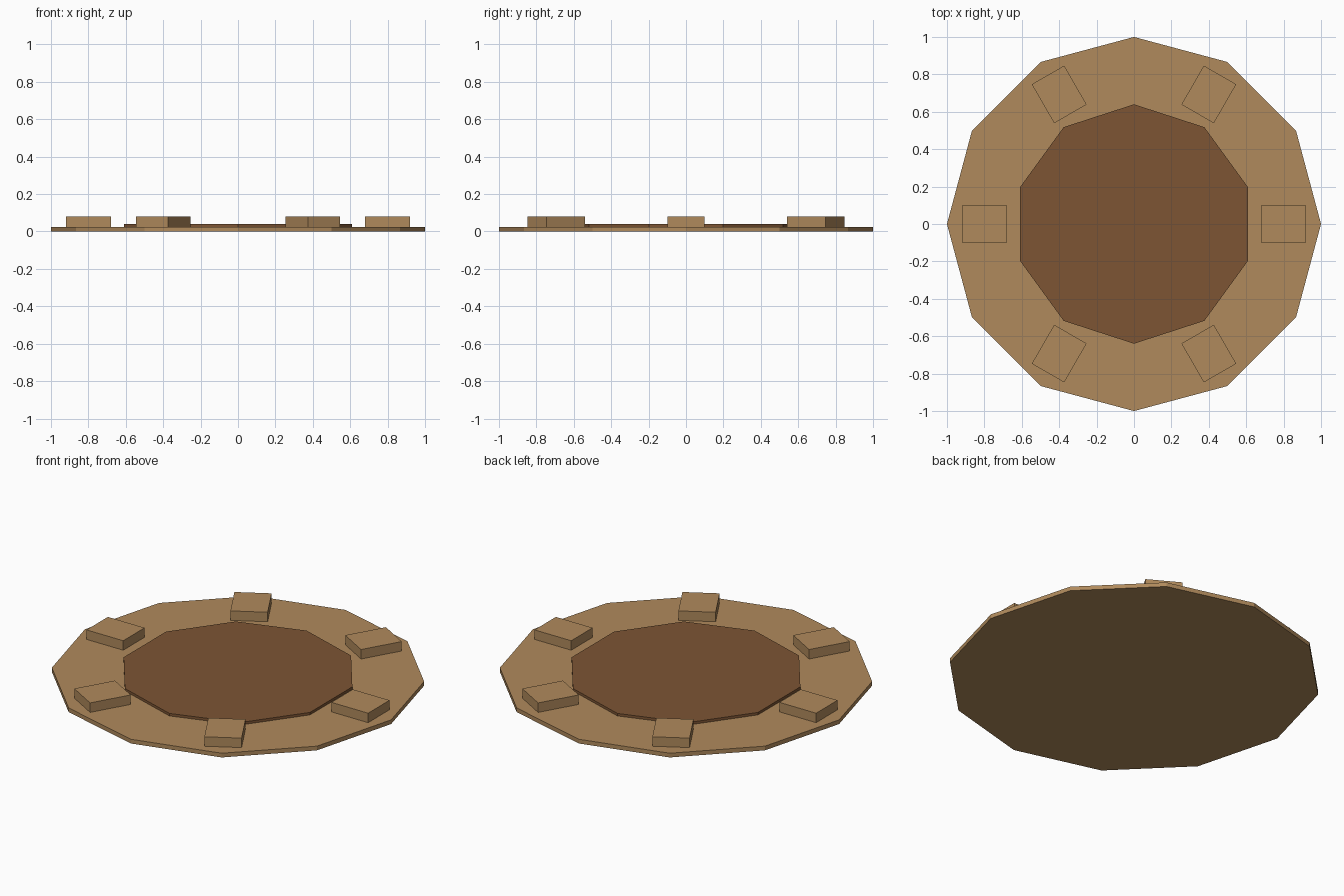
import bpy
import math

if "Cube" in bpy.data.objects:
    bpy.data.objects.remove(bpy.data.objects["Cube"])


def material(name, rgb):
    m = bpy.data.materials.new(name)
    m.diffuse_color = (*rgb, 1.0)
    m.use_nodes = True
    m.node_tree.nodes["Principled BSDF"].inputs["Base Color"].default_value = m.diffuse_color
    return m


tan = material("tan", (0.434, 0.254, 0.107))
brown = material("dark brown", (0.205, 0.091, 0.034))


def disc(name, sides, radius, z0, z1, mat):
    # flat prism with a corner on the +y axis
    bpy.ops.mesh.primitive_cylinder_add(vertices=sides, radius=radius, depth=z1 - z0,
                                        location=(0, 0, (z0 + z1) / 2))
    ob = bpy.context.object
    ob.name = name
    ob.data.materials.append(mat)


def block(name, angle, mat, z0=0.025, z1=0.081):
    bpy.ops.mesh.primitive_cube_add(
        size=1, location=(0.8 * math.cos(angle), 0.8 * math.sin(angle), (z0 + z1) / 2),
        rotation=(0, 0, angle))
    ob = bpy.context.object
    ob.name = name
    ob.scale = (0.24, 0.2, z1 - z0)
    ob.data.materials.append(mat)


# Twelve-sided base and ten-sided centre plate
disc("base", 12, 1.0, 0.0, 0.025, tan)
disc("centre_plate", 10, 0.64, 0.025, 0.04, brown)

# Ring of six raised blocks
for i in range(6):
    block(f"rim_block_{i + 1}", math.radians(60 * i), tan)
